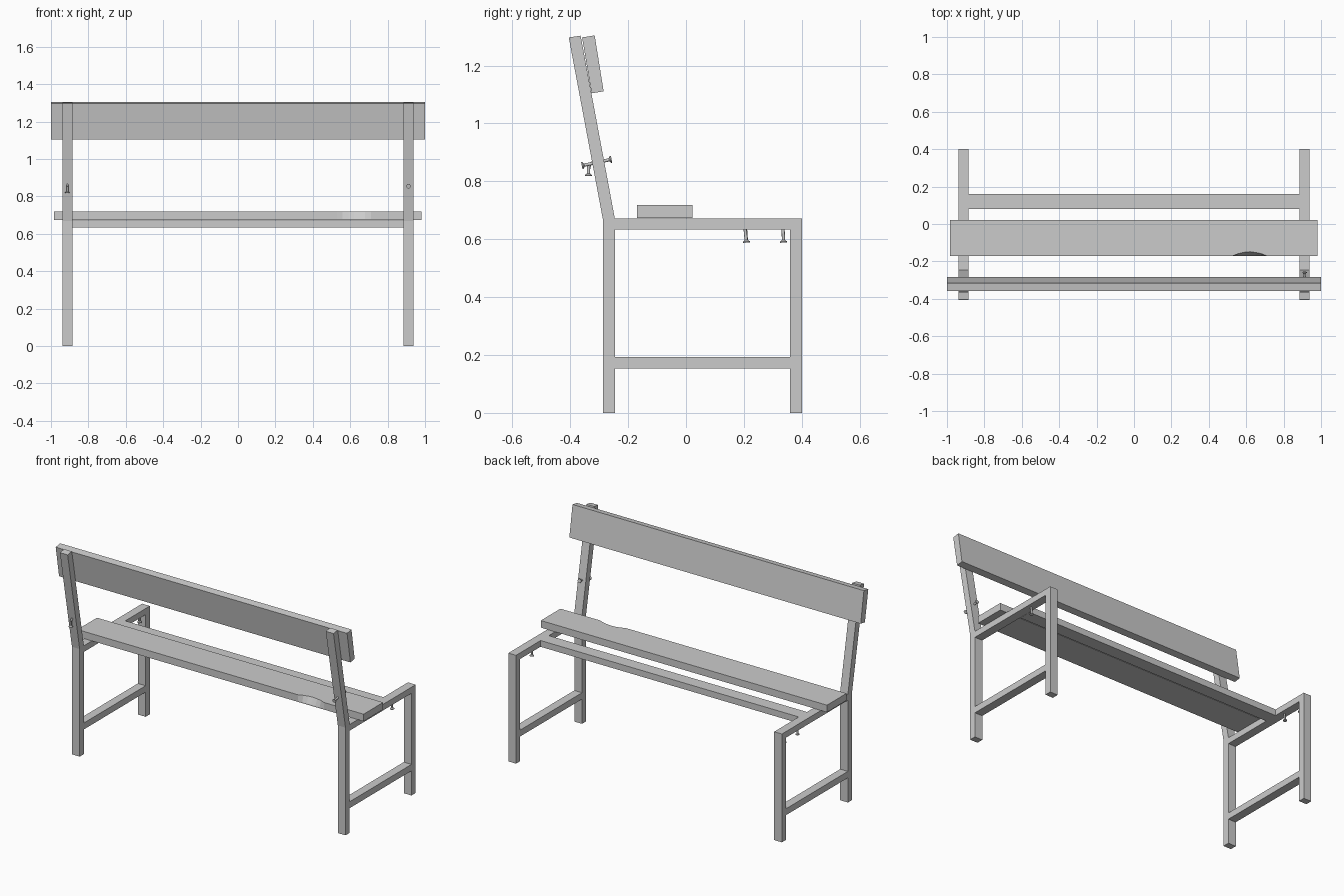
import bpy, bmesh
from mathutils import Vector

if "Cube" in bpy.data.objects:
    bpy.data.objects.remove(bpy.data.objects["Cube"])


def make(name, bm):
    bmesh.ops.recalc_face_normals(bm, faces=bm.faces[:])
    me = bpy.data.meshes.new(name)
    bm.to_mesh(me)
    bm.free()
    ob = bpy.data.objects.new(name, me)
    bpy.context.collection.objects.link(ob)
    return ob


def extrude_x(name, profile, x0, x1, mirror=False):
    """Extrude a (y, z) outline along x, optionally mirrored to the other side."""
    bm = bmesh.new()
    face = bm.faces.new([bm.verts.new((x0, y, z)) for y, z in profile])
    geo = bmesh.ops.extrude_face_region(bm, geom=[face])["geom"]
    verts = [v for v in geo if isinstance(v, bmesh.types.BMVert)]
    bmesh.ops.translate(bm, verts=verts, vec=(x1 - x0, 0, 0))
    ob = make(name, bm)
    if mirror:
        ob.modifiers.new("mirror", 'MIRROR')
    return ob


def rect(y0, y1, z0, z1):
    return [(y0, z0), (y1, z0), (y1, z1), (y0, z1)]


def rod(bm, a, b, r0, r1=None, sides=12):
    """Cylinder or cone from a to b."""
    a, b = Vector(a), Vector(b)
    d = b - a
    mat = d.to_track_quat('Z', 'Y').to_matrix().to_4x4()
    mat.translation = (a + b) / 2
    bmesh.ops.create_cone(bm, cap_ends=True, segments=sides, radius1=r0,
                          radius2=r0 if r1 is None else r1, depth=d.length, matrix=mat)


def bolt(name, path, heads):
    """Shaft along a path of points; heads lists the path ends that carry a head."""
    bm = bmesh.new()
    for a, b in zip(path, path[1:]):
        rod(bm, a, b, 0.0055)
    for end, before in heads:
        e = Vector(path[end])
        d = (e - Vector(path[before])).normalized()
        rod(bm, e - d * 0.009, e - d * 0.004, 0.0055, 0.012)
        rod(bm, e - d * 0.004, e, 0.012)
    ob = make(name, bm)
    for p in ob.data.polygons:
        p.use_smooth = len(p.vertices) == 4
    ob.data.set_sharp_from_angle(angle=0.6)


# Side frames: back leg with slanted post, seat rail and front leg in one outline
extrude_x("side_frame", [
    (-0.287, 0), (-0.246, 0), (-0.246, 0.634), (0.36, 0.634), (0.36, 0), (0.401, 0),
    (0.401, 0.672), (-0.246, 0.672), (-0.364, 1.303), (-0.405, 1.297), (-0.287, 0.668)],
    0.886, 0.939, True)
extrude_x("lower_rail", rect(-0.246, 0.36, 0.153, 0.193), 0.886, 0.939, True)

# Cross beam joining the frames
extrude_x("cross_beam", rect(0.08, 0.16, 0.633, 0.672), -0.886, 0.886)

# Backrest board
extrude_x("backrest_board", [(-0.326, 1.104), (-0.2845, 1.111), (-0.3155, 1.304),
                             (-0.359, 1.297)], -1.0, 1.0)

# Seat plank with a chipped upper edge
chip = [(0.53, 0), (0.56, 0.012), (0.59, 0.019), (0.62, 0.022),
        (0.65, 0.018), (0.68, 0.012), (0.71, 0)]
bm = bmesh.new()
edge = [(-0.983, 0)] + chip + [(0.981, 0)]
rows = []
for x, d in edge:
    rows.append([bm.verts.new(p) for p in (
        (x, -0.17, 0.674), (x, -0.17, 0.68), (x, -0.17 + d, 0.718),
        (x, 0.022, 0.718), (x, 0.022, 0.674))])
for r, s in zip(rows, rows[1:]):
    for i in range(5):
        j = (i + 1) % 5
        bm.faces.new((r[i], r[j], s[j], s[i]))
bm.faces.new(rows[0])
bm.faces.new(rows[-1])
make("seat_plank", bm)

# Loose bolts under the seat rails
for i, (x, y, lean) in enumerate([(-0.912, 0.205, 0.004), (0.912, 0.203, 0.006),
                                  (-0.912, 0.335, 0.002)]):
    bolt(f"rail_bolt_{i + 1}", [(x, y, 0.645), (x, y + lean, 0.588)], [(1, 0)])

# Bolts through the back posts, one straight and one bent down
bolt("post_bolt_straight", [(0.912, -0.36, 0.854), (0.912, -0.257, 0.876)],
     [(0, 1), (1, 0)])
bolt("post_bolt_bent", [(-0.912, -0.29, 0.868), (-0.912, -0.328, 0.862),
                        (-0.912, -0.336, 0.852), (-0.912, -0.337, 0.818)], [(3, 2)])
